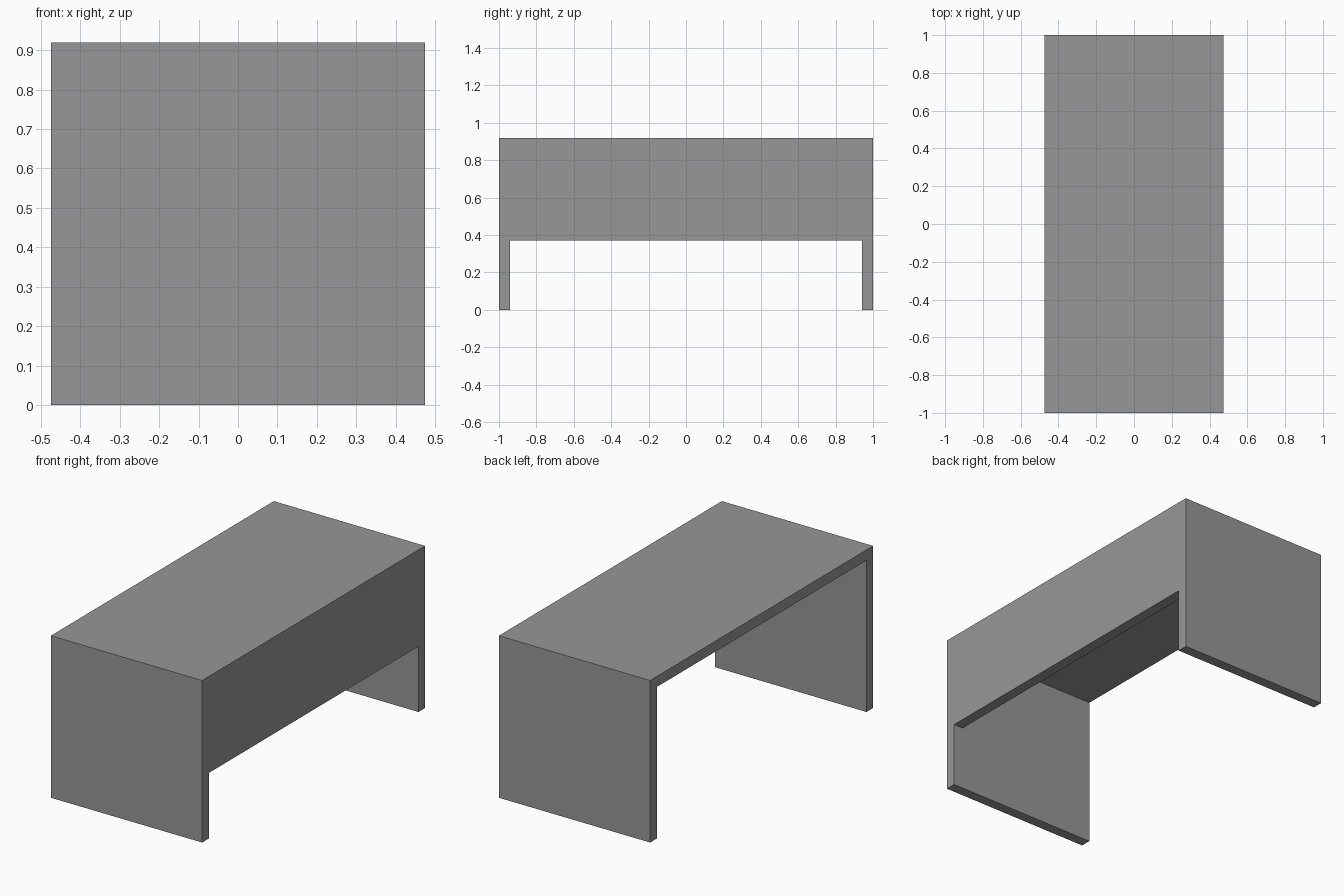
import bpy
import bmesh
from mathutils import Vector

cube = bpy.data.objects.get("Cube")
if cube:
    bpy.data.objects.remove(cube, do_unlink=True)

HALF_WIDTH, HALF_LENGTH, HEIGHT = 0.475, 1.0, 0.92
BOARD = 0.06          # board thickness
PANEL_BOTTOM = 0.372  # lower edge of the side panel

grey = bpy.data.materials.new("mid grey")
grey.use_nodes = True
colour = (0.31, 0.31, 0.31, 1)
grey.diffuse_color = colour
grey.node_tree.nodes["Principled BSDF"].inputs["Base Color"].default_value = colour


def extrude_profile(name, profile, x_start, x_end):
    """Extrude a closed (y, z) outline along x."""
    bm = bmesh.new()
    face = bm.faces.new([bm.verts.new((x_start, y, z)) for y, z in profile])
    result = bmesh.ops.extrude_face_region(bm, geom=[face])
    moved = [v for v in result["geom"] if isinstance(v, bmesh.types.BMVert)]
    bmesh.ops.translate(bm, verts=moved, vec=Vector((x_end - x_start, 0, 0)))
    bmesh.ops.recalc_face_normals(bm, faces=bm.faces)
    mesh = bpy.data.meshes.new(name)
    bm.to_mesh(mesh)
    bm.free()
    mesh.materials.append(grey)
    obj = bpy.data.objects.new(name, mesh)
    bpy.context.collection.objects.link(obj)
    return obj


# Desk top and both end legs as one folded frame
inner = HALF_LENGTH - BOARD
under = HEIGHT - BOARD
half = [(HALF_LENGTH, HEIGHT), (HALF_LENGTH, 0), (inner, 0), (inner, under)]
mirrored = [(-y, z) for y, z in reversed(half)]
extrude_profile("desk_frame", half + mirrored, -HALF_WIDTH, HALF_WIDTH)

# Side panel hanging between the legs, flush with the +x edge
extrude_profile(
    "side_panel",
    [(-inner, PANEL_BOTTOM), (inner, PANEL_BOTTOM), (inner, under), (-inner, under)],
    HALF_WIDTH - BOARD, HALF_WIDTH)
